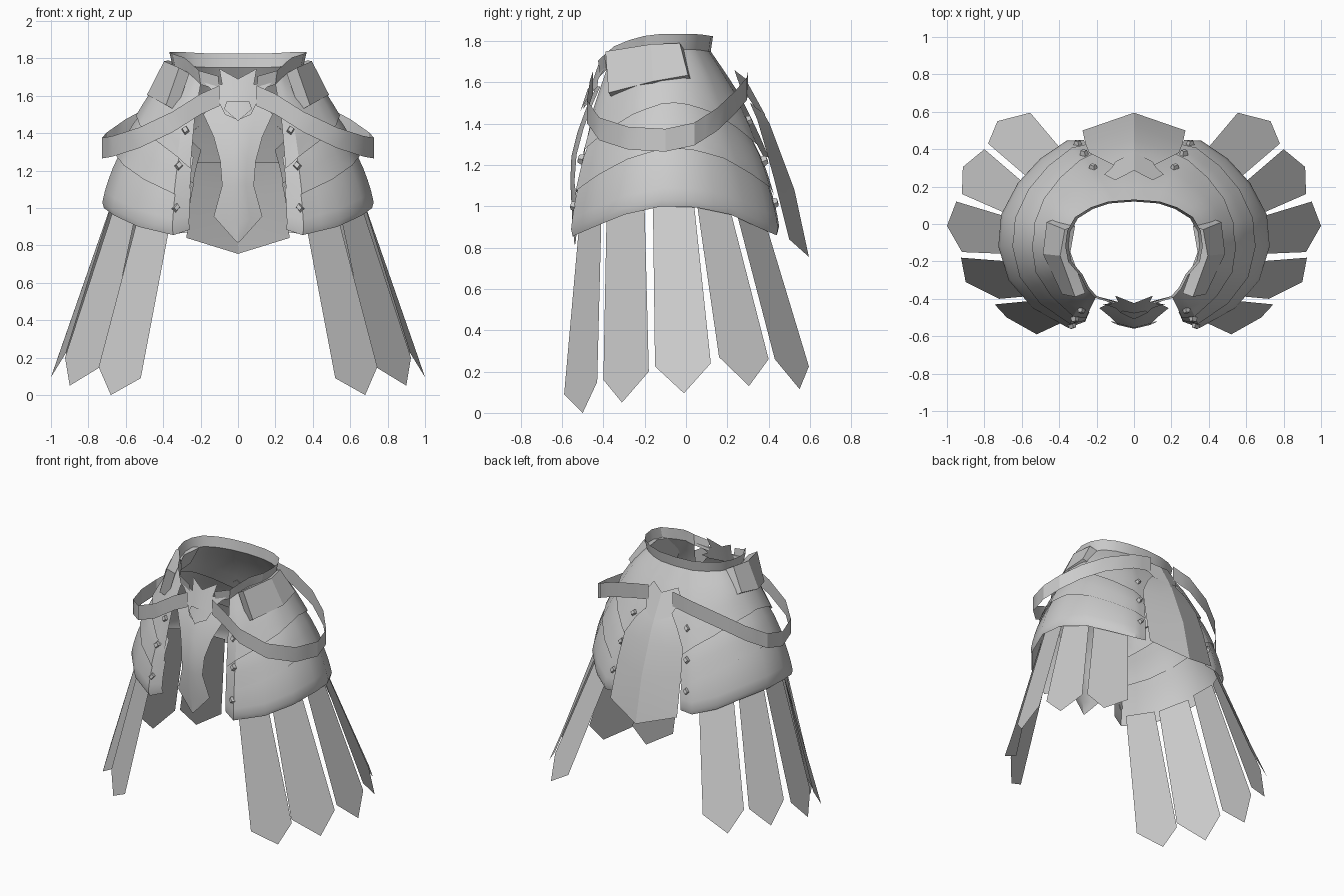
import bpy, bmesh
from mathutils import Vector

cube = bpy.data.objects.get("Cube")
if cube:
    bpy.data.objects.remove(cube, do_unlink=True)

steel = bpy.data.materials.new("grey_steel")
steel.use_nodes = True
GREY = (0.6, 0.6, 0.6, 1)
steel.diffuse_color = GREY
steel.node_tree.nodes["Principled BSDF"].inputs["Base Color"].default_value = GREY
AXIS = Vector((0, -0.1, 0))


def finish(name, bm, mirror=True, solid=False):
    """Orient faces outward, mirror if wanted, and make the object."""
    if mirror:
        bmesh.ops.mirror(bm, geom=bm.verts[:] + bm.edges[:] + bm.faces[:],
                         axis='X', merge_dist=0.002)
    if solid:
        bmesh.ops.recalc_face_normals(bm, faces=bm.faces)
    bm.normal_update()
    if not solid:
        for f in bm.faces:
            out = f.calc_center_median() - AXIS
            out.z = 0
            if f.normal.dot(out) < 0:
                f.normal_flip()
    me = bpy.data.meshes.new(name)
    bm.to_mesh(me)
    bm.free()
    ob = bpy.data.objects.new(name, me)
    bpy.context.collection.objects.link(ob)
    me.materials.append(steel)
    bpy.ops.object.select_all(action='DESELECT')
    ob.select_set(True)
    bpy.context.view_layer.objects.active = ob
    bpy.ops.object.shade_smooth_by_angle(angle=0.5)


def sheet(name, rows):
    """Skin a grid of points and mirror it."""
    bm = bmesh.new()
    grid = [[bm.verts.new(p) for p in r] for r in rows]
    for a, b in zip(grid, grid[1:]):
        for i in range(len(a) - 1):
            bm.faces.new((a[i], a[i + 1], b[i + 1], b[i]))
    finish(name, bm)


# Waist and hem guide lines of the left half, running front to back
WAIST = [(.20, -.385, 1.66), (.24, -.34, 1.70), (.275, -.27, 1.73), (.335, -.2, 1.75),
         (.35, -.12, 1.76), (.34, -.04, 1.76), (.30, .03, 1.76), (.22, .08, 1.755),
         (.13, .11, 1.75), (.07, .115, 1.75), (0, .12, 1.75)]
HEM = [(.26, -.52, .885), (.35, -.555, .855), (.54, -.45, .90), (.67, -.30, .96),
       (.725, -.12, 1.0), (.71, .05, .995), (.62, .22, .96), (.5, .35, .90),
       (.36, .445, .86), (.27, .45, .87), (0, .48, .87)]


def along(line, u):
    i = min(int(u), len(line) - 2)
    return Vector(line[i]).lerp(Vector(line[i + 1]), u - i)


def skirt(u, v, out=0.0):
    """Point on the bell-shaped skirt, v = 0 at the waist and 1 at the hem."""
    w, h = along(WAIST, u), along(HEM, u)
    p = w.lerp(h, 1 - (1 - v) ** 1.45)
    p.z = w.z + (h.z - w.z) * v
    d = p - AXIS
    d.z = 0
    return p + d.normalized() * out


def arch(mid, end, u):
    """Plate edge that rises at the hip and drops to both ends."""
    return mid + (end - mid) * min(1, abs(u - 4.5) / 4.5) ** 1.5


# Overlapping hip plates, each tucked under the one above
def plate(top, bottom, out, last, steps=5):
    rows = []
    for k in range(steps + 1):
        t = k / steps
        rows.append([skirt(i / 2, arch(*top, i / 2) * (1 - t) + arch(*bottom, i / 2) * t,
                           out * min(1, 2.5 * t)) for i in range(last * 2 + 1)])
    return rows


sheet("upper_hip_plate", plate((0, 0), (.34, .58), .022, 10))
sheet("middle_hip_plate", plate((.28, .5), (.63, .79), .012, 9))
lower = plate((.56, .7), (.96, .96), 0.004, 9)
lower.append([skirt(i / 2, 1, -.008) for i in range(19)])
sheet("lower_hip_plate", lower)

# Flared waistband
ring = [Vector((.1, -.415, 1.63))] + [Vector(p) for p in WAIST]
high = [Vector((p.x * 1.05, p.y + (p.y + .15) * .04, p.z + .075)) for p in ring]
sheet("waistband", [ring, high])

# Loose belts slung round the hips
BELT = [(.1, -.45, 1.60), (.2, -.465, 1.555), (.35, -.48, 1.46), (.53, -.42, 1.375),
        (.67, -.28, 1.33), (.728, -.1, 1.32), (.70, .04, 1.35), (.6, .15, 1.42),
        (.45, .235, 1.50), (.25, .295, 1.57), (.1, .30, 1.60)]
belt = [along(BELT, i / 2) for i in range(21)]
sheet("hip_belt", [[p + Vector((0, 0, s * .055)) for p in belt] for s in (-1, 1)])

# Hanging strips: upper corners, lower corners and tip
STRIPS = [
    ((.37, -.52, .88), (.54, -.41, .93), (.52, -.59, .09), (.745, -.43, .15), (.68, -.50, .0)),
    ((.555, -.385, .93), (.67, -.20, .98), (.72, -.40, .16), (.925, -.18, .20), (.90, -.31, .05)),
    ((.68, -.16, 1.0), (.685, .04, 1.0), (.92, -.15, .225), (.95, .12, .24), (1.0, -.01, .095)),
    ((.68, .055, 1.0), (.59, .22, .96), (.92, .16, .27), (.80, .40, .26), (.915, .305, .13)),
    ((.57, .25, .95), (.39, .40, .87), (.78, .43, .26), (.555, .595, .225), (.73, .55, .115)),
]
bm = bmesh.new()
for strip in STRIPS:
    a, b, c, d, tip = map(Vector, strip)
    a, b = a.lerp(c, -.06), b.lerp(d, -.06)
    bm.faces.new([bm.verts.new(p) for p in (a, b, d, tip, c)])
finish("hanging_strips", bm)


# Ridged central panels: half width, ridge z, edge z, ridge y, edge y
def panel(name, stations):
    sheet(name, [[(0, ry, rz), (w / 2, (ry + ey) / 2, (rz + ez) / 2), (w, ey, ez)]
                 for w, rz, ez, ry, ey in stations])


panel("front_tabard", [
    (.12, 1.58, 1.58, -.435, -.415), (.185, 1.47, 1.50, -.485, -.45),
    (.13, 1.36, 1.38, -.525, -.495), (.095, 1.24, 1.25, -.555, -.53),
    (.085, 1.12, 1.12, -.56, -.54), (.13, .92, .955, -.55, -.52),
    (.01, .815, .82, -.54, -.535)])
panel("back_tabard", [
    (.10, 1.47, 1.50, .365, .31), (.17, 1.40, 1.42, .405, .345),
    (.24, 1.28, 1.30, .45, .38), (.26, 1.08, 1.12, .525, .43),
    (.275, .755, .84, .595, .50)])


# Jagged clasps joining the belts
def clasp(name, outline, depth):
    bm = bmesh.new()
    bm.faces.new([bm.verts.new((x, depth(x, z), z)) for x, z in outline])
    bmesh.ops.triangulate(bm, faces=bm.faces[:])
    finish(name, bm)


clasp("front_clasp", [(0, 1.69), (.10, 1.745), (.085, 1.66), (.19, 1.68), (.12, 1.61),
                      (.17, 1.58), (.10, 1.56), (.07, 1.50), (0, 1.47)],
      lambda x, z: -.50 + .2 * x + .35 * (z - 1.47))
clasp("front_clasp_boss", [(0, 1.57), (.06, 1.57), (.075, 1.53), (0, 1.465)],
      lambda x, z: -.508 + .2 * x + .33 * (z - 1.47))
clasp("back_clasp", [(0, 1.62), (.10, 1.66), (.09, 1.61), (.16, 1.57), (.12, 1.53),
                     (.10, 1.48), (0, 1.44)],
      lambda x, z: .385 - .3 * x - .55 * (z - 1.44))

# Bent pouches: outer top and bottom corners at each station
POUCH = [((.315, -.39, 1.75), (.385, -.375, 1.55)),
         ((.395, -.17, 1.785), (.487, -.16, 1.605)),
         ((.37, -.03, 1.79), (.467, .01, 1.635))]
bm = bmesh.new()
loops = []
inward = Vector((-.055, .02, -.03))
for top, bottom in POUCH:
    t, b = Vector(top), Vector(bottom)
    loops.append([bm.verts.new(p) for p in (t, b, b + inward, t + inward)])
for a, b in zip(loops, loops[1:]):
    for i in range(4):
        j = (i + 1) % 4
        bm.faces.new((a[i], a[j], b[j], b[i]))
bm.faces.new(loops[0])
bm.faces.new(loops[-1][::-1])
finish("hip_pouches", bm, solid=True)

# Diamond studs on the plate ends
bm = bmesh.new()
for u, v, out in [(.65, .33, .022), (.85, .56, .018), (.85, .83, .004),
                  (8.5, .38, .022), (8.5, .6, .018), (8.5, .83, .004)]:
    p = skirt(u, v, out)
    across = skirt(u + .1, v, out) - skirt(u - .1, v, out)
    down = skirt(u, v + .05, out) - skirt(u, v - .05, out)
    n = across.cross(down).normalized()
    if n.dot(Vector((p.x, p.y + .1, 0))) < 0:
        n.negate()
    a, d = across.normalized() * .024, down.normalized() * .027
    base = [p + a, p + d, p - a, p - d]
    lo = [bm.verts.new(q - n * .005) for q in base]
    hi = [bm.verts.new(p + (q - p) * .7 + n * .02) for q in base]
    for i in range(4):
        j = (i + 1) % 4
        bm.faces.new((lo[i], lo[j], hi[j], hi[i]))
    bm.faces.new(hi)
    bm.faces.new(lo[::-1])
finish("studs", bm, solid=True)
